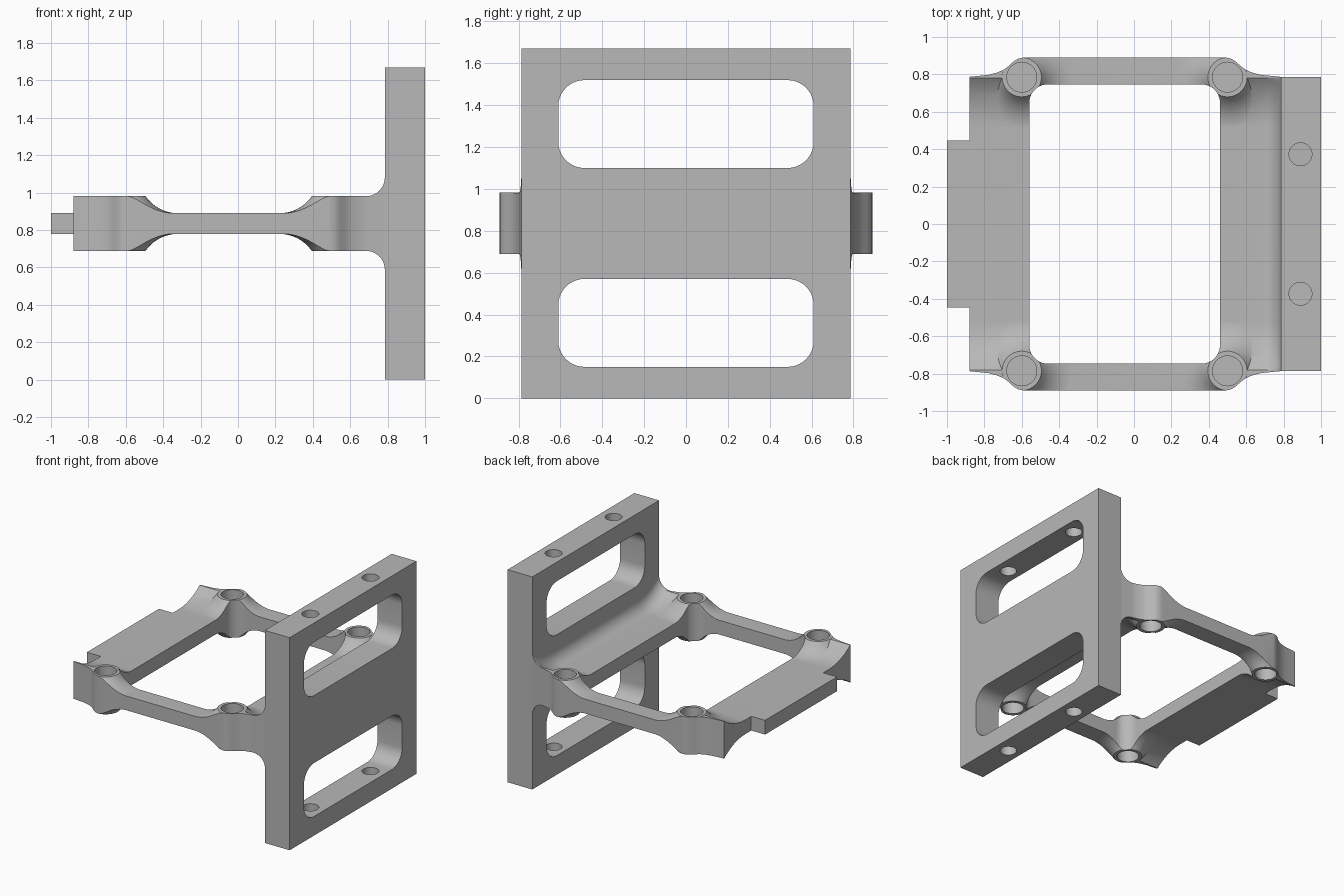
import bpy, bmesh
from math import sin, cos, pi, sqrt

cube = bpy.data.objects.get("Cube")
if cube:
    bpy.data.objects.remove(cube)

grey = bpy.data.materials.new("plain_grey")
grey.use_nodes = True
grey.diffuse_color = (0.48, 0.48, 0.48, 1)
grey.node_tree.nodes["Principled BSDF"].inputs["Base Color"].default_value = (0.48, 0.48, 0.48, 1)

MID = 0.835          # height of the frame's centre plane
THIN, THICK = 0.056, 0.147
CX = -0.05           # centre of the frame in x
BX, BY = 0.55, 0.785 # boss offsets from the frame centre
BOSS_R, FLARE_R = 0.105, 0.28


def loft(name, rings):
    """Closed solid through a list of equal-length vertex rings."""
    bm = bmesh.new()
    loops = [[bm.verts.new(p) for p in ring] for ring in rings]
    n = len(loops[0])
    for a, b in zip(loops, loops[1:]):
        for i in range(n):
            j = (i + 1) % n
            bm.faces.new((a[i], a[j], b[j], b[i]))
    bm.faces.new(loops[0])
    bm.faces.new(loops[-1])
    bmesh.ops.recalc_face_normals(bm, faces=bm.faces)
    me = bpy.data.meshes.new(name)
    bm.to_mesh(me)
    bm.free()
    me.materials.append(grey)
    ob = bpy.data.objects.new(name, me)
    bpy.context.collection.objects.link(ob)
    return ob


def lathe(name, x, y, profile, n=64):
    return loft(name, [[(x + r * cos(2 * pi * i / n), y + r * sin(2 * pi * i / n), z)
                        for i in range(n)] for r, z in profile])


def prism(name, outline, z0, z1):
    return loft(name, [[(x, y, z) for x, y in outline] for z in (z0, z1)])


def rounded(x0, x1, y0, y1, r, n=10):
    pts = []
    corners = ((x1 - r, y1 - r), (x0 + r, y1 - r), (x0 + r, y0 + r), (x1 - r, y0 + r))
    for k, (cx, cy) in enumerate(corners):
        for i in range(n + 1):
            a = (k + i / n) * pi / 2
            pts.append((cx + r * cos(a), cy + r * sin(a)))
    return pts


def combine(ob, tool, operation):
    tool.hide_render = True
    mod = ob.modifiers.new("combine", 'BOOLEAN')
    mod.operation, mod.object, mod.solver = operation, tool, 'EXACT'
    bpy.context.view_layer.objects.active = ob
    bpy.ops.object.modifier_apply(modifier=mod.name)
    bpy.data.objects.remove(tool)


def arc_rise(u, run, rise):
    """Concave fillet height at distance u along its run."""
    u = max(0, min(run, u))
    radius = (run * run + rise * rise) / (2 * rise)
    return radius - sqrt(radius * radius - u * u)


# Frame body: thin web rising to thick ends, filleted towards the plate
def section(y):
    h = THIN + arc_rise(abs(y) - 0.52, 0.26, THICK - THIN - 0.0006)
    top = [(-1.05, h), (-0.6, h), (-0.598, THIN), (0.498, THIN), (0.5, h)]
    for i in range(11):
        a = i / 10 * pi / 2
        top.append((0.685 + 0.1 * sin(a), h + 0.1 * (1 - cos(a))))
    top.append((0.82, h + 0.1))
    ring = top + [(x, -z) for x, z in reversed(top)]
    return [(x, y, MID + z) for x, z in ring]


rise_steps = [0.52 + 0.26 * i / 12 for i in range(13)]
stations = [-0.95] + [-y for y in reversed(rise_steps)] + rise_steps + [0.95]
frame = loft("corner_frame", [section(y) for y in stations])

# Bosses with flared roots at the four corners
corners = [(CX + sx * BX, sy * BY) for sx in (-1, 1) for sy in (-1, 1)]
run = FLARE_R - BOSS_R
upper = [(FLARE_R - run * i / 12,
          THIN - 0.0008 + arc_rise(run * i / 12, run, THICK - THIN + 0.0008)) for i in range(13)]
flare = [(r, MID - z) for r, z in reversed(upper)] + [(r, MID + z) for r, z in upper]
for x, y in corners:
    combine(frame, lathe("boss", x, y, flare), 'UNION')

# Trim to the plan outline, including the end tab
side = [(0.73, 0.797), (0.68, 0.81), (0.645, 0.826), (0.62, 0.845), (0.60, 0.863),
        (0.585, 0.875), (0.567, 0.885), (0.54, 0.89)]
back = [(0.85, 0.786), (0.735 - CX * 2, 0.787 - 0.001)]
back = [(0.8, 0.786), (0.78, 0.787)] + [(CX + d + 0.05, y) for d, y in side]
back = [(x - 0.05 if 0.5 < x < 0.78 else x, y) for x, y in back]
back += [(CX - d, y) for d, y in reversed(side)]
back += [(-0.88, 0.787), (-0.88, 0.447), (-1.0, 0.447)]
outline = back + [(x, -y) for x, y in reversed(back)]
combine(frame, prism("outline", outline, 0.4, 1.3), 'INTERSECT')
combine(frame, prism("opening", rounded(-0.56, 0.46, -0.747, 0.747, 0.1), 0.3, 1.4), 'DIFFERENCE')

# Blind bores in both ends of each boss
for x, y in corners:
    for z0, z1 in ((MID + 0.025, 1.3), (0.4, MID - 0.025)):
        combine(frame, lathe("bore", x, y, [(0.08, z0), (0.08, z1)], 40), 'DIFFERENCE')

# Upright plate with two rounded windows
plate = prism("mounting_plate", [(0.785, -0.787), (1, -0.787), (1, 0.787), (0.785, 0.787)], 0, 1.67)
for z0, z1 in ((0.15, 0.57), (1.1, 1.52)):
    shape = rounded(-0.61, 0.61, z0, z1, 0.125)
    window = loft("window", [[(x, y, z) for y, z in shape] for x in (0.7, 1.1)])
    combine(plate, window, 'DIFFERENCE')

# Screw holes through the top and bottom rails
for y in (-0.373, 0.373):
    for z0, z1 in ((-0.1, 0.3), (1.35, 1.8)):
        combine(plate, lathe("hole", 0.89, y, [(0.061, z0), (0.061, z1)], 40), 'DIFFERENCE')

# Smooth the curved walls while keeping the edges crisp
for ob in (frame, plate):
    bpy.ops.object.select_all(action='DESELECT')
    ob.select_set(True)
    bpy.context.view_layer.objects.active = ob
    bpy.ops.object.shade_smooth_by_angle(angle=0.5)
